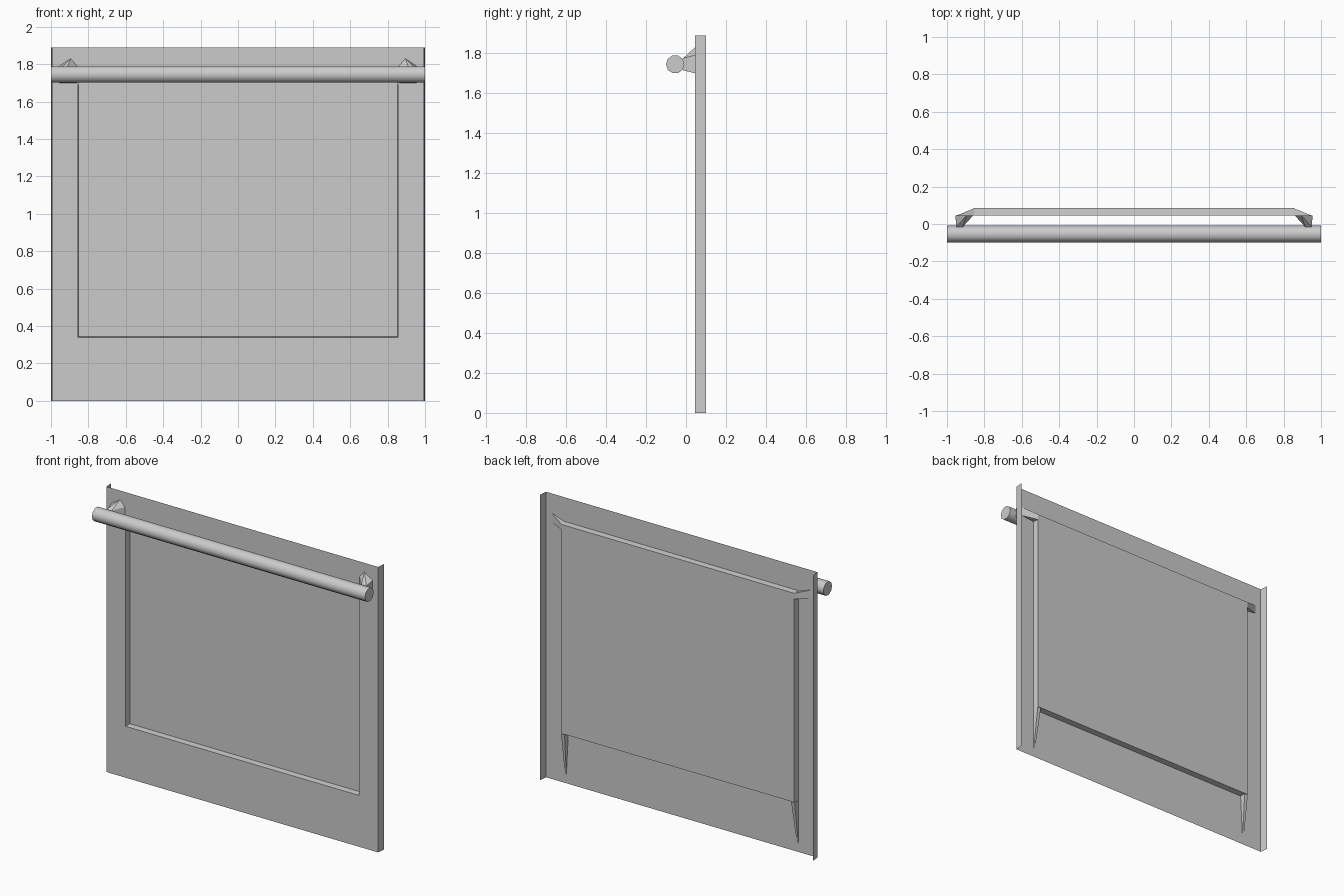
import bpy, bmesh, math
from mathutils import Vector, Matrix

if "Cube" in bpy.data.objects:
    bpy.data.objects.remove(bpy.data.objects["Cube"])


def finish(name, bm):
    me = bpy.data.meshes.new(name)
    bm.to_mesh(me)
    bm.free()
    ob = bpy.data.objects.new(name, me)
    bpy.context.collection.objects.link(ob)
    return ob


def hull(name, pts, side):
    """Convex solid from corner points, mirrored in x by side."""
    bm = bmesh.new()
    vs = [bm.verts.new((x * side, y, z)) for x, y, z in pts]
    bmesh.ops.convex_hull(bm, input=vs)
    bmesh.ops.dissolve_limit(bm, angle_limit=0.01, verts=bm.verts[:], edges=bm.edges[:])
    bmesh.ops.recalc_face_normals(bm, faces=bm.faces[:])
    return finish(name, bm)


FRONT, BACK, TOP = 0.045, 0.085, 1.89
WX, WZ0, WZ1 = 0.855, 0.34, 1.73

# Door sheet: frame, recess walls, and recessed window pane
bm = bmesh.new()


def ring(hx, z0, z1, y):
    return [bm.verts.new((x, y, z)) for x, z in
            ((-hx, z0), (hx, z0), (hx, z1), (-hx, z1))]


rings = [ring(0.994, 0, TOP, FRONT), ring(WX, WZ0, WZ1, FRONT),
         ring(WX - 0.003, WZ0 + 0.003, WZ1 - 0.003, BACK)]
for a, b in zip(rings, rings[1:]):
    for i in range(4):
        j = (i + 1) % 4
        bm.faces.new((a[i], a[j], b[j], b[i]))
bm.faces.new(rings[-1])
# Folded side flanges
outer = rings[0]
for lo, hi, s in ((outer[0], outer[3], -1), (outer[1], outer[2], 1)):
    p = bm.verts.new((s, 0.1, 0))
    q = bm.verts.new((s, 0.1, TOP))
    bm.faces.new((lo, hi, q, p) if s < 0 else (lo, p, q, hi))
finish("door_panel", bm)

# Round handle bar
bm = bmesh.new()
bmesh.ops.create_cone(bm, cap_ends=True, segments=10, radius1=0.046, radius2=0.046,
                      depth=2, matrix=Matrix.Translation((0, -0.054, 1.745))
                      @ Matrix.Rotation(math.pi / 2, 4, 'Y'))
bar = finish("handle_bar", bm)
bpy.context.view_layer.objects.active = bar
bar.select_set(True)
bpy.ops.object.shade_smooth_by_angle(angle=math.radians(40))

for side, tag in ((-1, "left"), (1, "right")):
    # Tapered handle bracket
    hull(f"handle_bracket_{tag}",
         [(x, FRONT, z) for x in (0.86, 0.955) for z in (1.70, 1.79)]
         + [(x, -0.015, z) for x in (0.915, 0.95) for z in (1.715, 1.775)]
         + [(0.895, FRONT, 1.83)], side)
    # Sloped gusset at the upper window corner, behind the sheet
    hull(f"upper_gusset_{tag}",
         [(0.852, y, z) for y in (FRONT, BACK) for z in (1.69, 1.727)]
         + [(0.95, FRONT, z) for z in (1.70, 1.76)], side)
    # Slim fin running down from the lower window corner
    hull(f"lower_fin_{tag}",
         [(x, y, WZ0) for x in (0.83, 0.855) for y in (FRONT, BACK)]
         + [(x, FRONT, 0.05) for x in (0.845, 0.855)], side)
